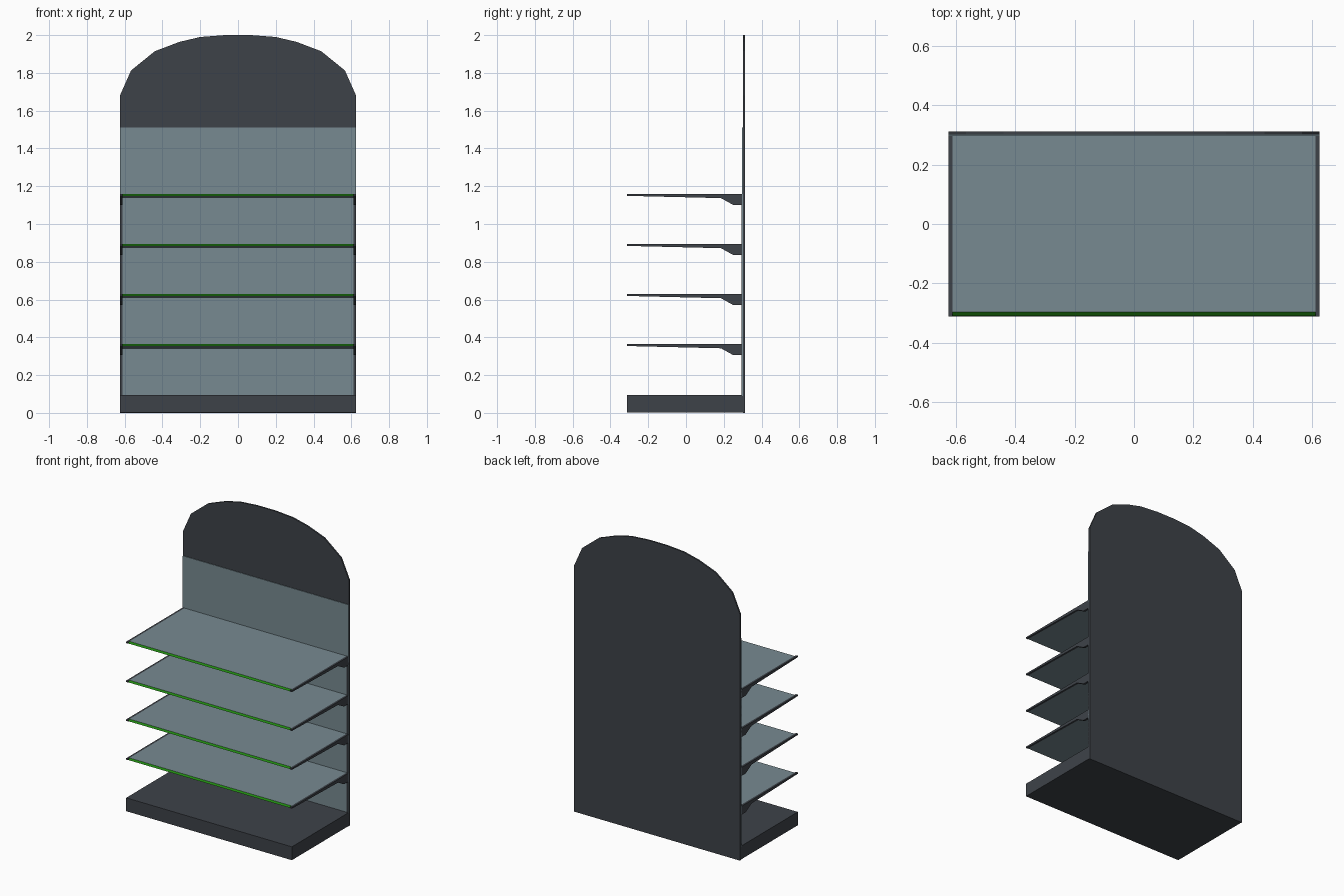
import bpy, bmesh

if "Cube" in bpy.data.objects:
    bpy.data.objects.remove(bpy.data.objects["Cube"])


def material(name, rgb):
    m = bpy.data.materials.new(name)
    m.diffuse_color = (*rgb, 1)
    m.use_nodes = True
    m.node_tree.nodes["Principled BSDF"].inputs["Base Color"].default_value = m.diffuse_color
    return m


DARK = material("charcoal", (0.048, 0.055, 0.066))
LIGHT = material("blue_grey", (0.185, 0.255, 0.285))
GREEN = material("green", (0.015, 0.24, 0.006))


def extrude(name, pts, axis, a, b, mats):
    """Prism from a 2D outline: axis 'x' takes (y, z), axis 'y' takes (x, z)."""
    bm = bmesh.new()
    to3 = (lambda p, d: (d, *p)) if axis == "x" else (lambda p, d: (p[0], d, p[1]))
    face = bm.faces.new([bm.verts.new(to3(p, a)) for p in pts])
    ext = bmesh.ops.extrude_face_region(bm, geom=[face])
    vec = (b - a, 0, 0) if axis == "x" else (0, b - a, 0)
    bmesh.ops.translate(bm, vec=vec,
                        verts=[v for v in ext["geom"] if isinstance(v, bmesh.types.BMVert)])
    bmesh.ops.recalc_face_normals(bm, faces=bm.faces[:])
    me = bpy.data.meshes.new(name)
    bm.to_mesh(me)
    bm.free()
    for m in mats:
        me.materials.append(m)
    ob = bpy.data.objects.new(name, me)
    bpy.context.collection.objects.link(ob)
    return ob


def rect(a0, a1, b0, b1):
    return [(a0, b0), (a1, b0), (a1, b1), (a0, b1)]


W, IN = 0.625, 0.611

# arched back board
arch = [(W, 1.68), (0.566, 1.813), (0.44, 1.915), (0.31, 1.964), (0.2, 1.99), (0.07, 2.0)]
outline = [(-W, 0), (W, 0)] + arch + [(-x, z) for x, z in reversed(arch)]
extrude("back_board", outline, "y", 0.301, 0.312, [DARK])

# pale lining on the front of the board
extrude("back_lining", rect(-W, W, 0.09, 1.512), "y", 0.297, 0.301, [LIGHT])

# plinth
extrude("plinth", rect(-0.312, 0.301, 0.003, 0.094), "x", -W, W, [DARK])

# slim uprights at the sides
for side, s in (("left", -1), ("right", 1)):
    x0, x1 = sorted((s * IN, s * W))
    extrude(side + "_upright", rect(x0, x1, 0.09, 1.15), "y", 0.294, 0.298, [DARK])

# shelves with green front edge and side brackets
for i in range(4):
    z = 0.364 + 0.265 * i
    shelf = extrude(f"shelf_{i + 1}",
                    [(-0.309, z - 0.010), (0.297, z - 0.022), (0.297, z), (-0.297, z)],
                    "x", -IN, IN, [LIGHT, GREEN])
    for f in shelf.data.polygons:
        if f.normal.y < -0.4:
            f.material_index = 1
    bracket = [(-0.312, z - 0.010), (0.185, z - 0.022), (0.25, z - 0.058),
               (0.301, z - 0.058), (0.301, z), (-0.312, z)]
    for side, s in (("left", -1), ("right", 1)):
        extrude(f"{side}_bracket_{i + 1}", bracket, "x", s * IN, s * W, [DARK])
